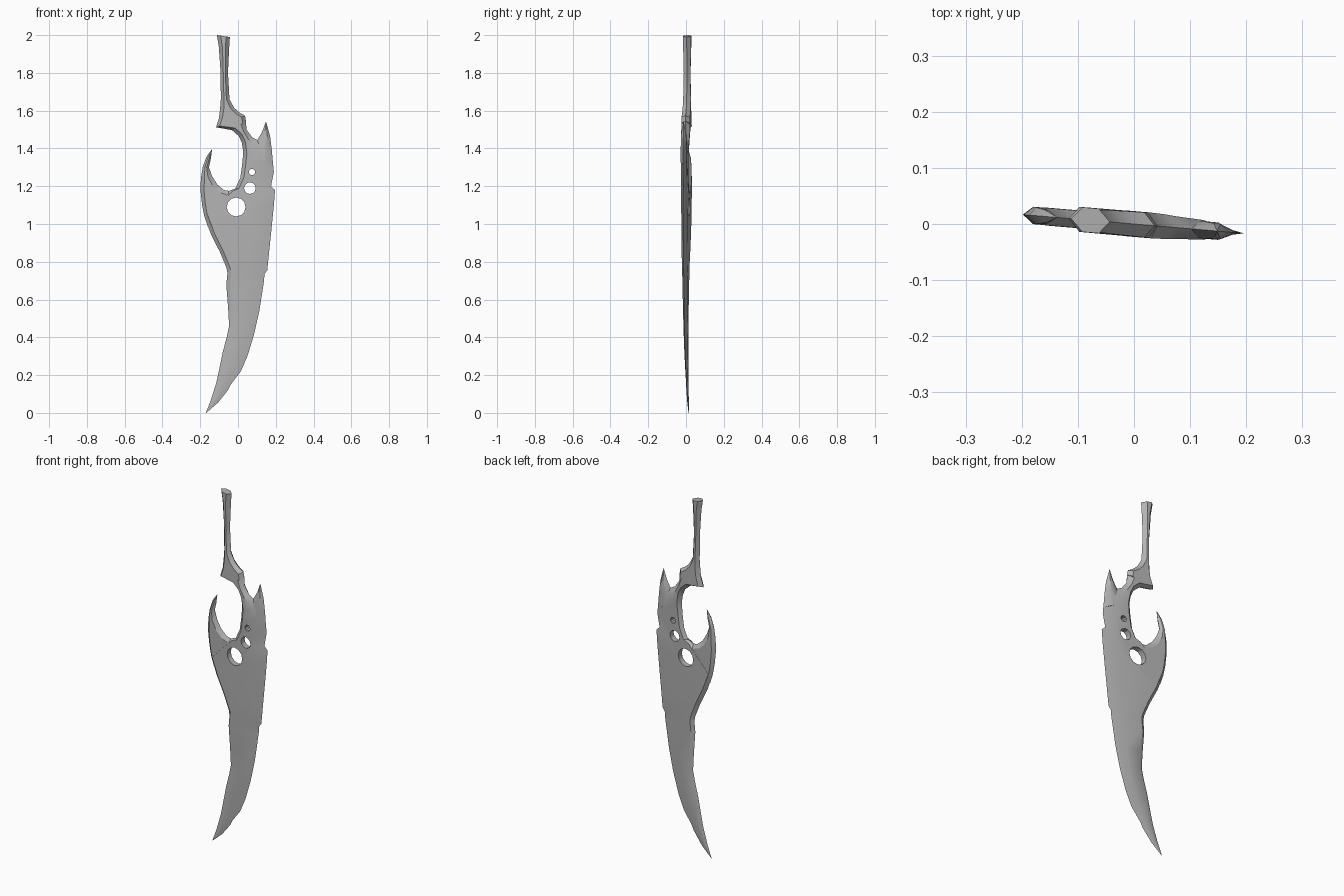
import bpy, bmesh, math

steel = bpy.data.materials.new("grey_steel")
steel.diffuse_color = (0.45, 0.45, 0.45, 1)
LEAN = -0.085          # whole weapon is turned slightly about z


def finish(name, bm):
    me = bpy.data.meshes.new(name)
    bmesh.ops.remove_doubles(bm, verts=bm.verts, dist=0.0004)
    bmesh.ops.recalc_face_normals(bm, faces=bm.faces)
    bm.to_mesh(me)
    bm.free()
    ob = bpy.data.objects.new(name, me)
    bpy.context.collection.objects.link(ob)
    me.materials.append(steel)
    return ob


def ribbon(name, rows, half, bevel_l, bevel_r):
    """Loft rows (left x, left z, right x, right z) with a six-sided lens section."""
    bm = bmesh.new()
    rings = []
    for lx, lz, rx, rz in rows:
        w = max(math.hypot(rx - lx, rz - lz), 1e-5)
        a, b = min(bevel_l / w, 0.36), 1 - min(bevel_r / w, 0.36)
        h = min(half((lz + rz) / 2), w * 0.45)
        ring = []
        for t, s in ((0, 0), (a, -1), (b, -1), (1, 0), (b, 1), (a, 1)):
            x, z = lx + (rx - lx) * t, lz + (rz - lz) * t
            ring.append(bm.verts.new((x, LEAN * x + s * h, z)))
        rings.append(ring)
    for r, q in zip(rings, rings[1:]):
        for i in range(6):
            j = (i + 1) % 6
            bm.faces.new((r[i], r[j], q[j], q[i]))
    bm.faces.new(rings[0])
    bm.faces.new(rings[-1])
    return finish(name, bm)


def blade_half(z):
    if z > 1.36:
        return 0.016 + 0.007 * min(1, (z - 1.36) / 0.1)
    return 0.003 + 0.013 * min(1, z / 0.85)


# blade with the arm that curves up to the grip
blade = ribbon("blade", [
    (-.17, .0, -.168, .0), (-.143, .07, -.105, .055), (-.115, .16, -.052, .122),
    (-.105, .205, -.038, .15), (-.08, .325, .015, .22), (-.06, .40, .05, .30),
    (-.047, .46, .085, .415), (-.052, .55, .113, .54), (-.062, .68, .138, .70),
    (-.056, .74, .14, .735), (-.062, .77, .155, .755), (-.095, .85, .165, .855),
    (-.143, .945, .178, .98), (-.178, 1.04, .19, 1.10), (-.048, 1.175, .196, 1.18),
    (-.015, 1.187, .175, 1.20), (.012, 1.245, .19, 1.275), (.022, 1.315, .183, 1.345),
    (.027, 1.37, .178, 1.395), (.027, 1.39, .106, 1.443), (.02, 1.43, .074, 1.46),
    (.005, 1.465, .045, 1.50), (-.032, 1.497, .042, 1.545)],
    blade_half, 0.02, 0.08)

# hook curling up on the spine side
hook = ribbon("hook", [
    (-.16, .985, .03, 1.12), (-.178, 1.04, -.048, 1.175), (-.19, 1.10, -.075, 1.18),
    (-.198, 1.17, -.11, 1.21), (-.197, 1.24, -.138, 1.255), (-.187, 1.30, -.154, 1.30),
    (-.168, 1.355, -.144, 1.345), (-.139, 1.395, -.137, 1.394)],
    lambda z: 0.0155, 0.02, 0.025)

# barb on the edge side
barb = ribbon("barb", [
    (.147, 1.54, .149, 1.54), (.127, 1.486, .17, 1.465), (.10, 1.44, .18, 1.385),
    (.065, 1.365, .185, 1.31)],
    lambda z: 0.0155 - 0.03 * max(0, z - 1.4), 0.03, 0.04)

# grip with flared ends
grip = ribbon("grip", [
    (-.112, 2.0, -.043, 1.99), (-.102, 1.94, -.047, 1.93), (-.092, 1.80, -.053, 1.80),
    (-.091, 1.66, -.045, 1.66), (-.095, 1.61, -.02, 1.615), (-.101, 1.56, .008, 1.59),
    (-.116, 1.512, .037, 1.573), (-.032, 1.497, .042, 1.545)],
    lambda z: 0.018 + 0.004 * abs(z - 1.78) / 0.22, 0.02, 0.02)

# three round holes through the blade
for x, z, r, n in ((-.01, 1.09, .05, 12), (.063, 1.19, .031, 12), (.074, 1.275, .017, 10)):
    bpy.ops.mesh.primitive_cylinder_add(vertices=n, radius=r, depth=0.3,
                                        location=(x, 0, z), rotation=(math.pi / 2, 0, 0))
    cutter = bpy.context.object
    cutter.name = "hole_cutter"
    cutter.hide_render = True
    for ob in (blade, hook):
        if ob is hook and z > 1.1:
            continue
        bpy.context.view_layer.objects.active = ob
        m = ob.modifiers.new("hole", 'BOOLEAN')
        m.operation, m.solver, m.object = 'DIFFERENCE', 'EXACT', cutter
        bpy.ops.object.modifier_apply(modifier=m.name)
    bpy.data.objects.remove(cutter, do_unlink=True)

# smooth faces, crisp ridges
for ob in (blade, hook, barb, grip):
    bpy.ops.object.select_all(action='DESELECT')
    ob.select_set(True)
    bpy.context.view_layer.objects.active = ob
    bpy.ops.object.shade_smooth_by_angle(angle=math.radians(30))
